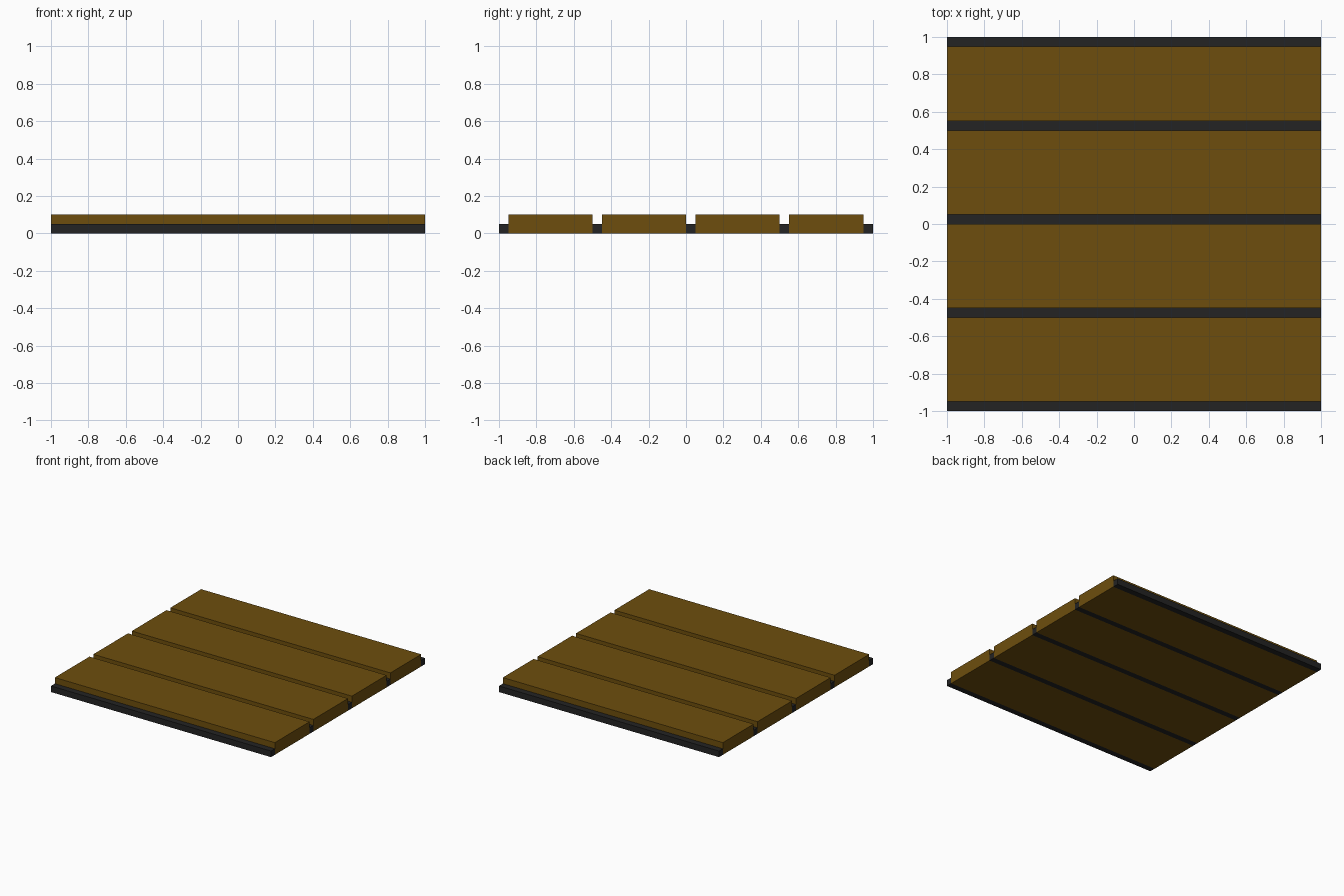
import bpy
import bmesh
from mathutils import Matrix

if "Cube" in bpy.data.objects:
    bpy.data.objects.remove(bpy.data.objects["Cube"])


def material(name, rgb):
    m = bpy.data.materials.new(name)
    m.diffuse_color = (*rgb, 1)
    m.use_nodes = True
    m.node_tree.nodes["Principled BSDF"].inputs["Base Color"].default_value = m.diffuse_color
    return m


WOOD = material("brown wood", (0.155, 0.076, 0.004))
DARK = material("dark gap", (0.017, 0.017, 0.017))


def strip(name, y0, y1, height, mat):
    """Full-width box standing on z = 0, between y0 and y1."""
    bm = bmesh.new()
    bmesh.ops.create_cube(bm, size=1, matrix=Matrix.Translation(
        (0, (y0 + y1) / 2, height / 2)) @ Matrix.Diagonal((2, y1 - y0, height, 1)))
    mesh = bpy.data.meshes.new(name)
    bm.to_mesh(mesh)
    bm.free()
    mesh.materials.append(mat)
    bpy.context.collection.objects.link(bpy.data.objects.new(name, mesh))


# Four raised planks (the last one is slightly narrower)
for i, (y0, y1) in enumerate([(-0.95, -0.5), (-0.45, 0), (0.05, 0.5), (0.55, 0.95)]):
    strip(f"plank_{i + 1}", y0, y1, 0.1, WOOD)

# Low dark strips between the planks and along both outer edges
for i, y in enumerate([-1, -0.5, 0, 0.5, 0.95]):
    strip(f"gap_strip_{i + 1}", y, y + 0.05, 0.05, DARK)
